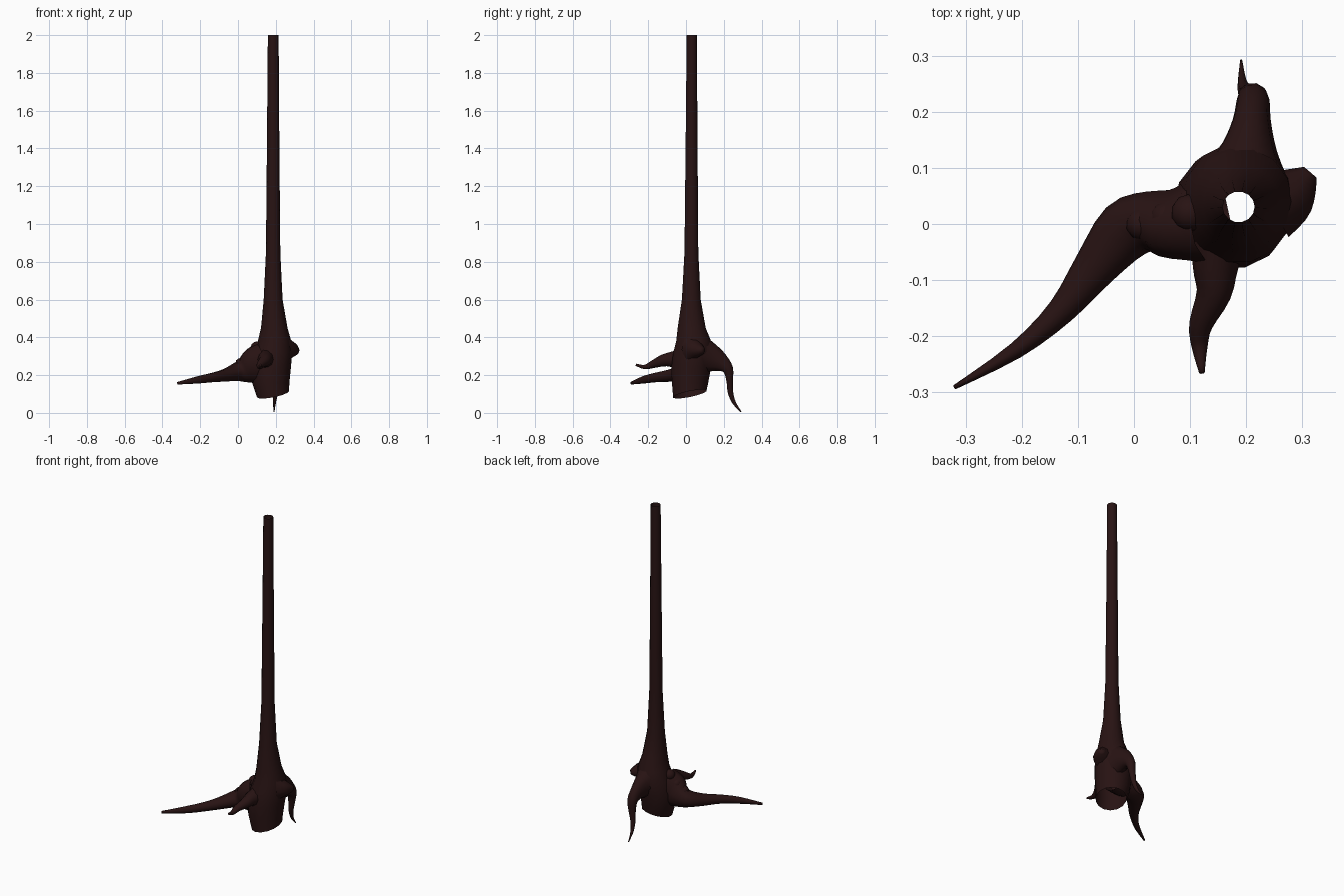
import bpy, bmesh, math
from mathutils import Vector

old = bpy.data.objects.get("Cube")
if old:
    bpy.data.objects.remove(old, do_unlink=True)

bark = bpy.data.materials.new("dark_brown_bark")
bark.use_nodes = True
COLOUR = (0.021, 0.0065, 0.0065, 1)
bark.diffuse_color = COLOUR
bark.node_tree.nodes["Principled BSDF"].inputs["Base Color"].default_value = COLOUR
UP = Vector((0, 0, 1))


def loft(name, rings, cap_end=False):
    """Skin a list of point rings into one smooth object."""
    bm = bmesh.new()
    loops = [[bm.verts.new(p) for p in ring] for ring in rings]
    n = len(loops[0])
    for a, b in zip(loops, loops[1:]):
        for i in range(n):
            j = (i + 1) % n
            bm.faces.new((a[i], a[j], b[j], b[i]))
    if cap_end:
        bm.faces.new(loops[-1])
    bmesh.ops.recalc_face_normals(bm, faces=bm.faces)
    mesh = bpy.data.meshes.new(name)
    bm.to_mesh(mesh)
    bm.free()
    mesh.materials.append(bark)
    mesh.shade_smooth()
    obj = bpy.data.objects.new(name, mesh)
    bpy.context.collection.objects.link(obj)
    return obj


def catmull(stations, steps=3):
    """Smooth a list of stations, keeping the given ones."""
    s = [Vector(p) for p in stations]
    s = [s[0]] + s + [s[-1]]
    out = []
    for a, b, c, d in zip(s, s[1:], s[2:], s[3:]):
        for k in range(steps):
            t = k / steps
            out.append(0.5 * (2 * b + (c - a) * t + (2 * a - 5 * b + 4 * c - d) * t**2
                              + (3 * b - a - 3 * c + d) * t**3))
    return out + [s[-1]]


def root(name, stations, sides=10):
    """Tapering root; stations are (x, y, z, half width, half height)."""
    # mathutils vectors hold any number of components
    pts = catmull(stations)
    centres = [Vector(p[:3]) for p in pts]
    run = centres[-1] - centres[0]
    base_side = UP.cross(run).normalized()
    rings = []
    for i, c in enumerate(centres):
        t = (centres[min(i + 1, len(centres) - 1)] - centres[max(i - 1, 0)]).normalized()
        side = (base_side - t * base_side.dot(t)).normalized()
        over = t.cross(side)
        w, h = pts[i][3], pts[i][4]
        rings.append([c + side * w * math.cos(a) + over * h * math.sin(a)
                      for a in (2 * math.pi * k / sides for k in range(sides))])
    return loft(name, rings, cap_end=True)


# Hollow trunk: height and x / y extents of each ring, the foot tilted
TRUNK = [
    (0.10, 0.10, 0.270, -0.070, 0.110),
    (0.16, 0.075, 0.272, -0.077, 0.120),
    (0.24, 0.070, 0.280, -0.080, 0.135),
    (0.32, 0.085, 0.287, -0.070, 0.145),
    (0.38, 0.105, 0.282, -0.054, 0.135),
    (0.45, 0.122, 0.262, -0.046, 0.106),
    (0.60, 0.136, 0.236, -0.023, 0.079),
    (0.85, 0.148, 0.224, -0.009, 0.066),
    (1.40, 0.153, 0.219, -0.003, 0.062),
    (2.00, 0.158, 0.215, 0.003, 0.058),
]
SIDES = 14
trunk_rings = []
for n, (z, x0, x1, y0, y1) in enumerate(TRUNK):
    ring = []
    for k in range(SIDES):
        a = 2 * math.pi * k / SIDES
        c, s = math.cos(a), math.sin(a)
        tilt = (0.016 * c + 0.018 * s) if n == 0 else 0
        ring.append(Vector(((x0 + x1) / 2 + (x1 - x0) / 2 * c,
                            (y0 + y1) / 2 + (y1 - y0) / 2 * s, z + tilt)))
    trunk_rings.append(ring)
loft("trunk", trunk_rings)

# Roots
root("long_right_root", [
    (0.135, 0.010, 0.265, 0.085, 0.110),
    (0.080, 0.002, 0.245, 0.064, 0.100),
    (0.030, 0.005, 0.225, 0.054, 0.068),
    (-0.015, -0.012, 0.213, 0.054, 0.047),
    (-0.070, -0.078, 0.198, 0.039, 0.034),
    (-0.130, -0.155, 0.188, 0.025, 0.026),
    (-0.210, -0.225, 0.175, 0.015, 0.020),
    (-0.320, -0.291, 0.157, 0.004, 0.007)])
root("front_root", [
    (0.150, -0.020, 0.280, 0.050, 0.065),
    (0.145, -0.080, 0.283, 0.040, 0.042),
    (0.142, -0.125, 0.276, 0.031, 0.032),
    (0.119, -0.180, 0.255, 0.021, 0.020),
    (0.117, -0.220, 0.243, 0.014, 0.012),
    (0.121, -0.265, 0.255, 0.005, 0.006)])
root("back_root", [
    (0.198, 0.085, 0.300, 0.080, 0.110),
    (0.205, 0.135, 0.288, 0.050, 0.080),
    (0.210, 0.185, 0.265, 0.034, 0.052),
    (0.212, 0.222, 0.230, 0.029, 0.030),
    (0.207, 0.231, 0.170, 0.021, 0.018),
    (0.199, 0.235, 0.110, 0.014, 0.015),
    (0.193, 0.254, 0.055, 0.008, 0.010),
    (0.191, 0.291, 0.006, 0.002, 0.003)])
root("left_root_stub", [
    (0.245, 0.035, 0.335, 0.066, 0.085),
    (0.275, 0.052, 0.335, 0.054, 0.052),
    (0.298, 0.074, 0.332, 0.034, 0.032),
    (0.314, 0.092, 0.331, 0.015, 0.014)], sides=8)

# Bark knots stepping up the long root
for x, y, z, r in ((0.015, 0.0, 0.262, 0.030), (0.06, 0.01, 0.296, 0.032),
                   (0.10, 0.02, 0.345, 0.034)):
    bpy.ops.mesh.primitive_ico_sphere_add(subdivisions=2, radius=r, location=(x, y, z))
    knot = bpy.context.object
    knot.name = "bark_knot"
    knot.data.materials.append(bark)
    knot.data.shade_smooth()
